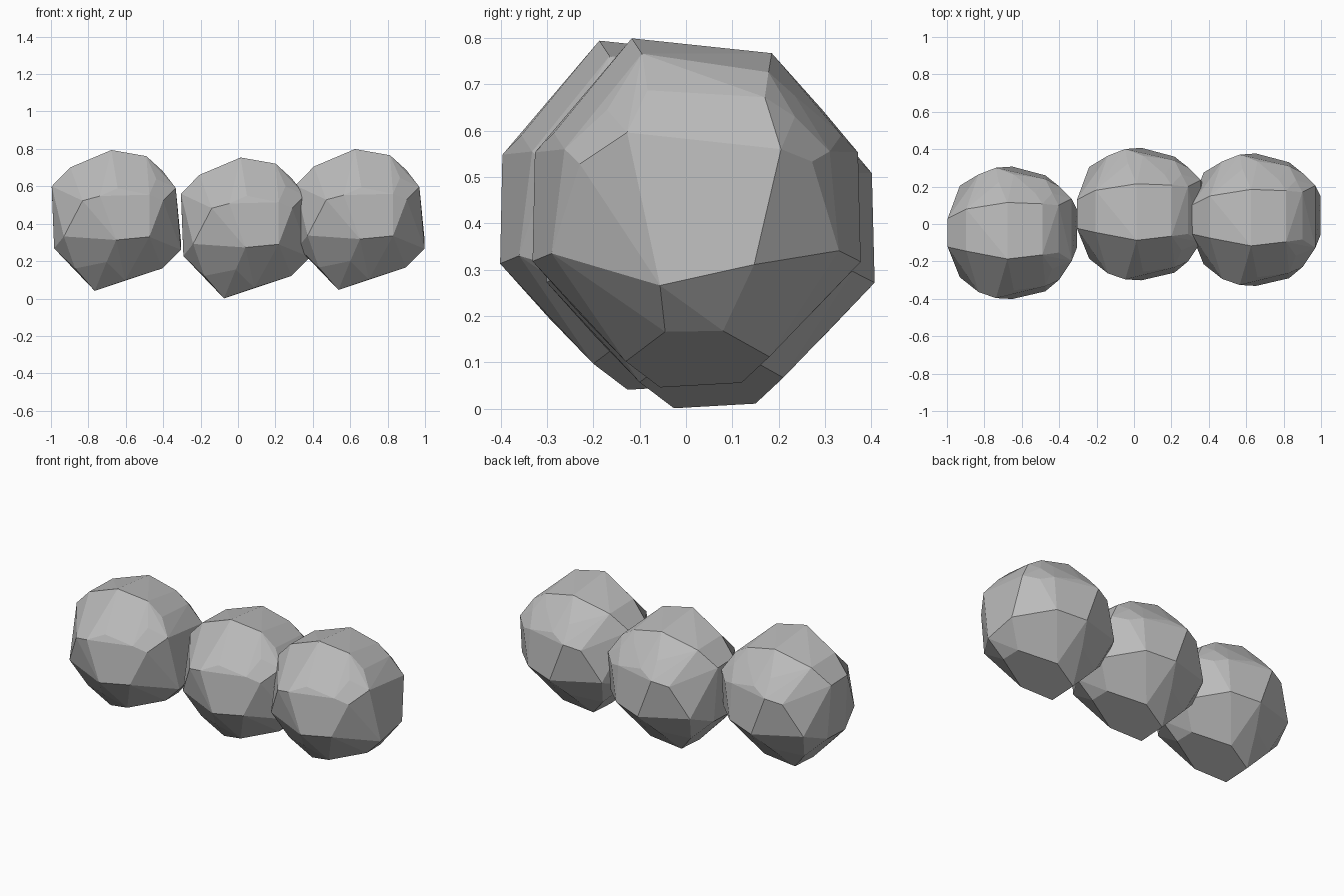
import bpy
import bmesh

# One flat stone colour
stone = bpy.data.materials.new("stone_grey")
stone.diffuse_color = (0.5, 0.5, 0.5, 1.0)

# Stone corners in near-mirrored front/back pairs:
# x, front y, front z, back y, back z
PAIRS = [
    # crown
    (0.626, -0.117, 0.799, 0.185, 0.767),
    (0.813, -0.095, 0.766, 0.178, 0.726),
    (0.900, -0.083, 0.687, 0.170, 0.672),
    (0.406, -0.075, 0.706, 0.150, 0.700),
    # upper shoulders
    (0.580, -0.209, 0.676, 0.294, 0.645),
    (0.775, -0.150, 0.710, 0.235, 0.675),
    (0.866, -0.170, 0.645, 0.235, 0.630),
    (0.660, -0.285, 0.595, 0.335, 0.590),
    (0.829, -0.262, 0.560, 0.310, 0.555),
    # right side
    (0.970, -0.127, 0.596, 0.205, 0.560),
    (0.998, -0.056, 0.266, 0.147, 0.311),
    (0.902, -0.229, 0.528, 0.272, 0.533),
    (0.829, -0.290, 0.335, 0.330, 0.341),
    # front and back bulge
    (0.565, -0.326, 0.553, 0.371, 0.553),
    (0.652, -0.331, 0.318, 0.377, 0.317),
    (0.472, -0.294, 0.528, 0.335, 0.528),
    # left side
    (0.307, -0.053, 0.605, 0.100, 0.600),
    (0.320, -0.050, 0.273, 0.120, 0.280),
    (0.372, -0.215, 0.337, 0.275, 0.337),
    # underside
    (0.432, -0.125, 0.166, 0.180, 0.170),
    (0.600, -0.225, 0.200, 0.275, 0.210),
    (0.898, -0.045, 0.166, 0.080, 0.168),
    (0.700, -0.130, 0.102, 0.180, 0.112),
    (0.537, -0.056, 0.046, 0.120, 0.056),
]
CENTRE = (0.65, 0.025, 0.425)


def stone_mesh():
    """Faceted boulder: hull of the corner pairs, almost flat facets merged."""
    bm = bmesh.new()
    for x, yf, zf, yb, zb in PAIRS:
        for y, z in ((yf, zf), (yb, zb)):
            bm.verts.new((x - CENTRE[0], y - CENTRE[1], z - CENTRE[2]))
    bmesh.ops.convex_hull(bm, input=bm.verts[:])
    bmesh.ops.delete(bm, geom=[v for v in bm.verts if not v.link_faces],
                     context='VERTS')
    bmesh.ops.dissolve_limit(bm, angle_limit=0.06, verts=bm.verts[:],
                             edges=bm.edges[:])
    bmesh.ops.recalc_face_normals(bm, faces=bm.faces[:])
    mesh = bpy.data.meshes.new("stone")
    bm.to_mesh(mesh)
    bm.free()
    mesh.materials.append(stone)
    return mesh


# Row of three stones sharing the same shape
mesh = stone_mesh()
for name, loc in (("left_stone", (-0.653, -0.045, 0.42)),
                  ("middle_stone", (0.038, 0.055, 0.38)),
                  ("right_stone", (0.65, 0.025, 0.425))):
    ob = bpy.data.objects.new(name, mesh)
    ob.location = loc
    bpy.context.collection.objects.link(ob)
